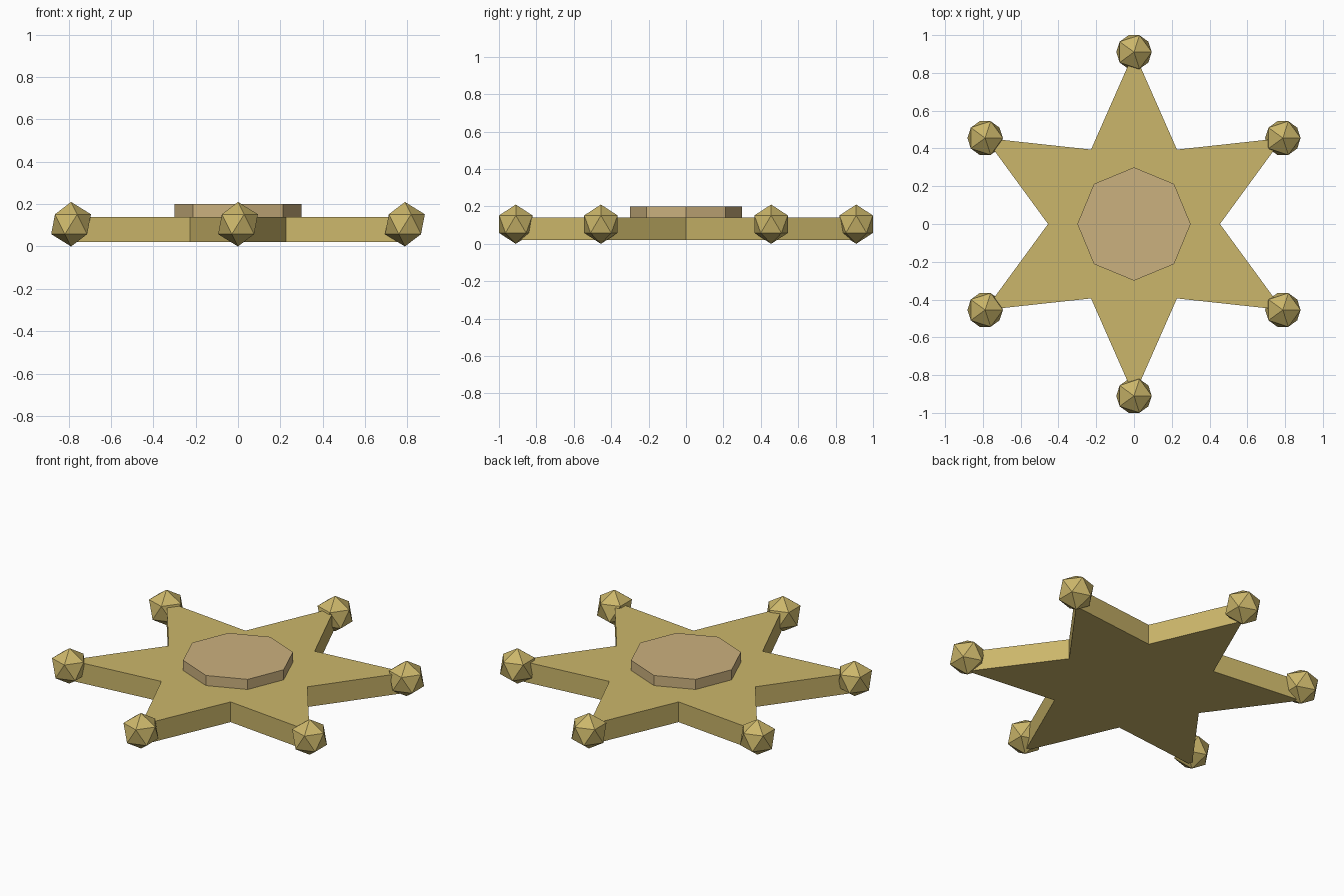
import bpy
import bmesh
from math import sin, cos, pi

if "Cube" in bpy.data.objects:
    bpy.data.objects.remove(bpy.data.objects["Cube"], do_unlink=True)


def make_material(name, color):
    mat = bpy.data.materials.new(name)
    mat.use_nodes = True
    mat.diffuse_color = color
    mat.node_tree.nodes["Principled BSDF"].inputs["Base Color"].default_value = color
    return mat


def finish(bm, name, mat):
    bmesh.ops.recalc_face_normals(bm, faces=bm.faces)
    mesh = bpy.data.meshes.new(name)
    bm.to_mesh(mesh)
    bm.free()
    mesh.materials.append(mat)
    obj = bpy.data.objects.new(name, mesh)
    bpy.context.collection.objects.link(obj)
    return obj


def prism(name, radii, z0, z1, mat):
    """Extrude a closed outline whose corner radii are evenly spaced by angle."""
    bm = bmesh.new()
    step = 2 * pi / len(radii)
    corners = [bm.verts.new((r * sin(i * step), r * cos(i * step), z0))
               for i, r in enumerate(radii)]
    base = bm.faces.new(corners)
    top = bmesh.ops.extrude_face_region(bm, geom=[base], use_keep_orig=True)["geom"]
    moved = [v for v in top if isinstance(v, bmesh.types.BMVert)]
    bmesh.ops.translate(bm, verts=moved, vec=(0, 0, z1 - z0))
    return finish(bm, name, mat)


gold = make_material("gold", (0.60, 0.47, 0.145, 1))
tan = make_material("tan_brass", (0.60, 0.44, 0.21, 1))

TIP = 0.91
BALL = 0.105

# Six-pointed plate and raised octagonal centre
prism("star_plate", [TIP, TIP / 2] * 6, 0.02, 0.14, gold)
prism("centre_disc", [0.3] * 8, 0.12, 0.2, tan)

# Faceted ball on each point
for i in range(6):
    a = i * pi / 3
    bm = bmesh.new()
    bmesh.ops.create_icosphere(bm, subdivisions=1, radius=BALL)
    ball = finish(bm, f"tip_ball_{i + 1}", gold)
    ball.location = (TIP * sin(a), TIP * cos(a), BALL)
